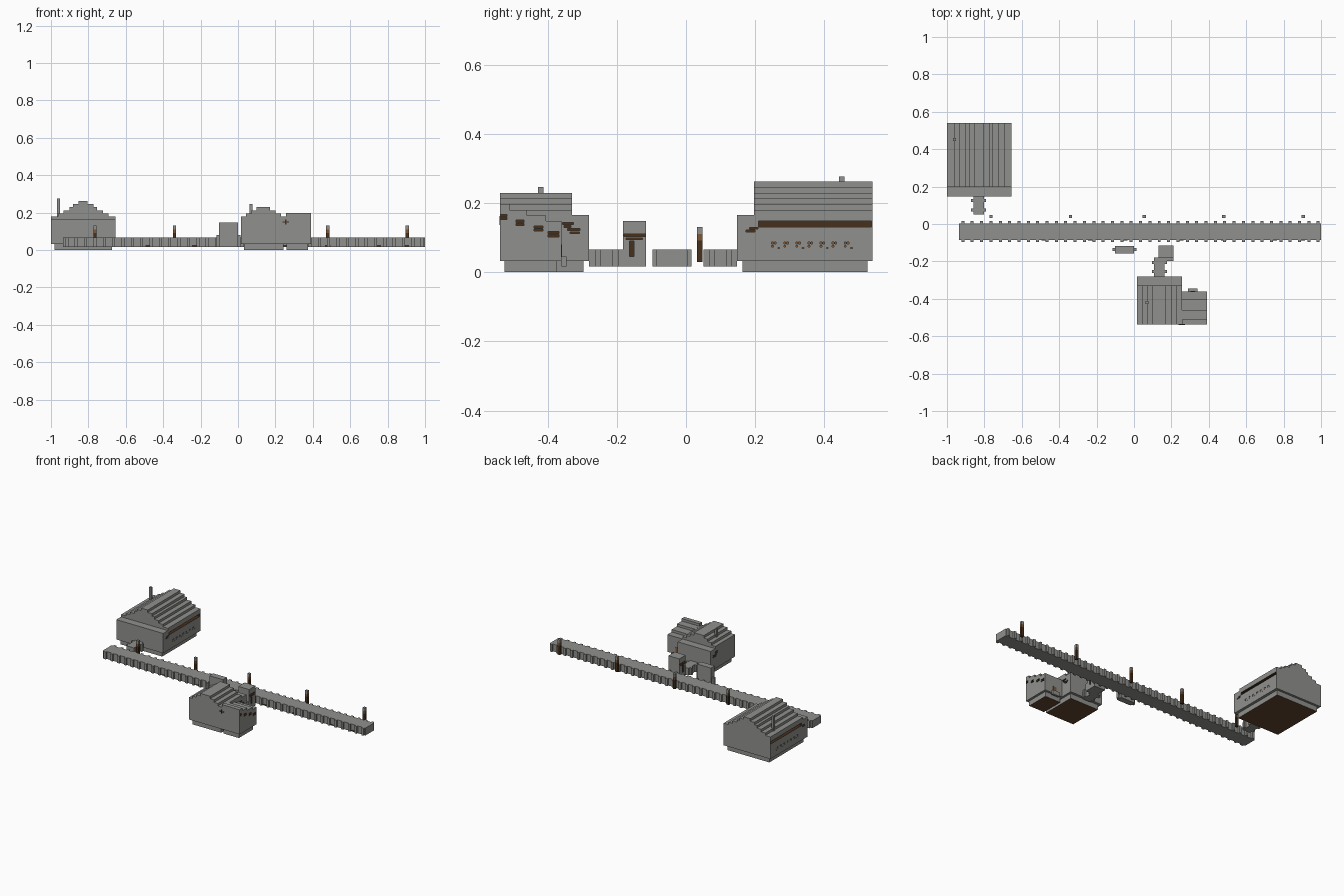
import bpy
import bmesh

default_cube = bpy.data.objects.get("Cube")
if default_cube:
    bpy.data.objects.remove(default_cube, do_unlink=True)


def material(name, color):
    mat = bpy.data.materials.new(name)
    mat.use_nodes = True
    mat.diffuse_color = (*color, 1)
    shader = mat.node_tree.nodes["Principled BSDF"]
    shader.inputs["Base Color"].default_value = (*color, 1)
    shader.inputs["Roughness"].default_value = 0.9
    return mat


STONE = material("grey_stone", (0.28, 0.28, 0.268))
WOOD = material("dark_brown_wood", (0.062, 0.029, 0.012))
FLOORING = material("brown_floor_wood", (0.12, 0.06, 0.027))
AMBER = material("light_brown_wood", (0.22, 0.095, 0.035))


def blocks(name, boxes, mat=STONE, under=None):
    """One object from boxes (x0, x1, y0, y1, z0, z1); undersides may get another colour."""
    bm = bmesh.new()
    for x0, x1, y0, y1, z0, z1 in boxes:
        verts = bmesh.ops.create_cube(bm, size=1)["verts"]
        bmesh.ops.scale(bm, vec=(x1 - x0, y1 - y0, z1 - z0), verts=verts)
        bmesh.ops.translate(bm, vec=((x0 + x1) / 2, (y0 + y1) / 2, (z0 + z1) / 2), verts=verts)
    mesh = bpy.data.meshes.new(name)
    mesh.materials.append(mat)
    if under:
        mesh.materials.append(under)
        bm.normal_update()
        for face in bm.faces:
            face.material_index = int(face.normal.z < -0.5)
    bm.to_mesh(mesh)
    bm.free()
    obj = bpy.data.objects.new(name, mesh)
    bpy.context.scene.collection.objects.link(obj)
    return obj


def carve(target, x0, x1, slits, mat=WOOD, depth=0.02):
    """Cut slits (y0, y1, z0, z1) into both x sides; the recess takes the cutter's colour."""
    boxes = []
    for y0, y1, z0, z1 in slits:
        boxes += [(x0 - 0.01, x0 + depth, y0, y1, z0, z1),
                  (x1 - depth, x1 + 0.01, y0, y1, z0, z1)]
    cutter = blocks("cutter", boxes, mat)
    cutter.hide_render = True
    mod = target.modifiers.new("slits", "BOOLEAN")
    mod.operation = "DIFFERENCE"
    mod.solver = "EXACT"
    mod.material_mode = "TRANSFER"
    mod.object = cutter
    graph = bpy.context.evaluated_depsgraph_get()
    result = bpy.data.meshes.new_from_object(target.evaluated_get(graph))
    target.modifiers.clear()
    target.data = result
    bpy.data.objects.remove(cutter, do_unlink=True)


def repeat(obj, count, offset):
    array = obj.modifiers.new("repeat", "ARRAY")
    array.count = count
    array.use_relative_offset = False
    array.use_constant_offset = True
    array.constant_offset_displace = offset


LOW, DECK = 0.017, 0.066      # bottom and top of raised paths
FLOOR, STRIP, EAVE = 0.033, 0.165, 0.18
V = 0.0165                    # one block
T = 0.002                     # painted plate thickness


def stepped_roof(name, cx, y0, y1, half_widths):
    boxes = [(cx - h, cx + h, y0, y1, EAVE + (i - 1) * V, EAVE + i * V)
             for i, h in enumerate(half_widths)]
    blocks(name, boxes)


def walkway(name, cx, y0, y1):
    blocks(name, [(cx - 0.028, cx + 0.028, y0, y1, LOW, DECK)])
    tooth = blocks(name + "_teeth", [(cx - 0.04, cx + 0.04, y0 + 0.017, y0 + 0.033, LOW, DECK)])
    repeat(tooth, 2, (0, 0.05, 0))


# Long raised road with regular teeth along both edges
blocks("road", [(-0.935, 1, -0.086, 0.004, LOW, DECK)])
teeth = blocks("road_teeth", [(-0.923, -0.907, -0.097, 0.016, LOW, DECK)])
repeat(teeth, 39, (0.05, 0, 0))
blocks("road_trim", [(x - 0.015, x + 0.015, -0.086 - T, -0.085, 0.02, 0.026)
                     for x in (-0.48, -0.23, -0.05, 0.25, 0.48, 0.75, 0.9)], WOOD)

# Lamp posts behind the road
for x in (-0.765, -0.34, 0.055, 0.48, 0.905):
    for part, z0, z1, mat in (("pole", 0.03, 0.092, WOOD),
                              ("lamp", 0.092, 0.11, AMBER),
                              ("cap", 0.11, 0.131, STONE)):
        blocks("post_" + part, [(x - V / 2, x + V / 2, 0.032, 0.048, z0, z1)], mat)

# Large house
X0, X1, Y0, Y1 = -1, -0.655, 0.147, 0.54
CX = (X0 + X1) / 2
blocks("large_house_base", [(X0 + 0.018, X1 - 0.018, 0.163, 0.525, 0, FLOOR)], under=FLOORING)
walls = blocks("large_house_walls", [(X0, X1, Y0, Y1, FLOOR, STRIP)])
carve(walls, X0, X1, [(0.21, 0.537, 0.131, 0.148),
                      (0.173, 0.2, 0.117, 0.122),
                      (0.183, 0.208, 0.125, 0.13)], depth=0.03)
windows = []
for i in range(7):
    y = 0.248 + i * 0.035
    windows += [(y, y + 0.005, 0.081, 0.087), (y + 0.008, y + 0.013, 0.081, 0.087),
                (y, y + 0.005, 0.073, 0.078)]
    if i % 2 == 0:
        windows.append((y + 0.018, y + 0.023, 0.068, 0.072))
carve(walls, X0, X1, windows, AMBER)
blocks("large_house_eaves", [(X0, X1, 0.197, Y1, STRIP, EAVE)])
stepped_roof("large_house_roof", CX, 0.197, Y1, [0.1725, 0.135, 0.105, 0.073, 0.055, 0.024])
blocks("large_house_chimney", [(-0.968, -0.952, 0.443, 0.459, EAVE - 0.02, 0.277)])
walkway("large_house_walkway", CX - 0.003, 0.05, Y0)

# Small house: gabled main part
X0, X1, Y0, Y1 = 0.015, 0.257, -0.538, -0.28
CX = (X0 + X1) / 2
blocks("small_house_base", [(0.032, 0.243, -0.525, -0.297, 0, FLOOR)], under=FLOORING)
walls = blocks("small_house_walls", [(X0, X1, Y0, Y1, FLOOR, STRIP)])
carve(walls, X0, X1, [(-0.357, -0.325, 0.138, 0.144), (-0.353, -0.333, 0.129, 0.135),
                      (-0.343, -0.306, 0.12, 0.126), (-0.335, -0.308, 0.112, 0.117)])
blocks("small_house_eaves", [(X0, X1, Y0, -0.33, STRIP, EAVE)])
stepped_roof("small_house_roof", CX, Y0, -0.33, [0.121, 0.093, 0.064, 0.036])
blocks("small_house_chimney", [(0.062, 0.078, -0.428, -0.412, EAVE, 0.247)])

# Small house: wing with a stepped shed roof, each bay lower than the last
WX = 0.389
blocks("wing_base", [(0.26, 0.374, -0.525, -0.375, 0, FLOOR)], under=FLOORING)
edges = [Y0, -0.51, -0.46, -0.405, -0.36]
for i in range(4):
    top = 0.197 - i * V
    bay = blocks("wing_bay", [(X1, WX, edges[i], edges[i + 1], FLOOR, top)])
    slit_end = edges[i + 1] - 0.008
    carve(bay, X1, WX, [(slit_end - 0.019 - i * 0.004, slit_end, z, z + 0.006)
                        for z in (top - 0.045, top - 0.036)])
blocks("wing_step", [(0.29, 0.34, -0.36, -0.345, LOW, 0.045)])
blocks("wing_door", [(0.303, 0.327, -0.36, -0.36 + T, 0.045, 0.08)], AMBER)
blocks("front_cross_window", [(0.238, 0.272, Y0 - T, Y0, 0.147, 0.153),
                              (0.252, 0.258, Y0 - T, Y0, 0.137, 0.163)], WOOD)
walkway("small_house_walkway", CX, Y1, -0.18)

# Gate block between the small house and the road
gate = blocks("gate_block", [(0.13, 0.21, -0.182, -0.115, LOW, 0.148)])
carve(gate, 0.13, 0.21, [(-0.18, -0.117, 0.103, 0.111), (-0.174, -0.126, 0.094, 0.099),
                         (-0.163, -0.151, 0.045, 0.09)])
blocks("gate_step", [(0.13, 0.21, -0.197, -0.182, LOW, DECK)])

# Free-standing kiosk in front of the road
blocks("kiosk", [(-0.102, 0, -0.157, -0.117, LOW, 0.148)])
blocks("kiosk_side_posts", [(x, x + 0.014, -0.145, -0.129, LOW, 0.08)
                            for x in (-0.116, 0)])
